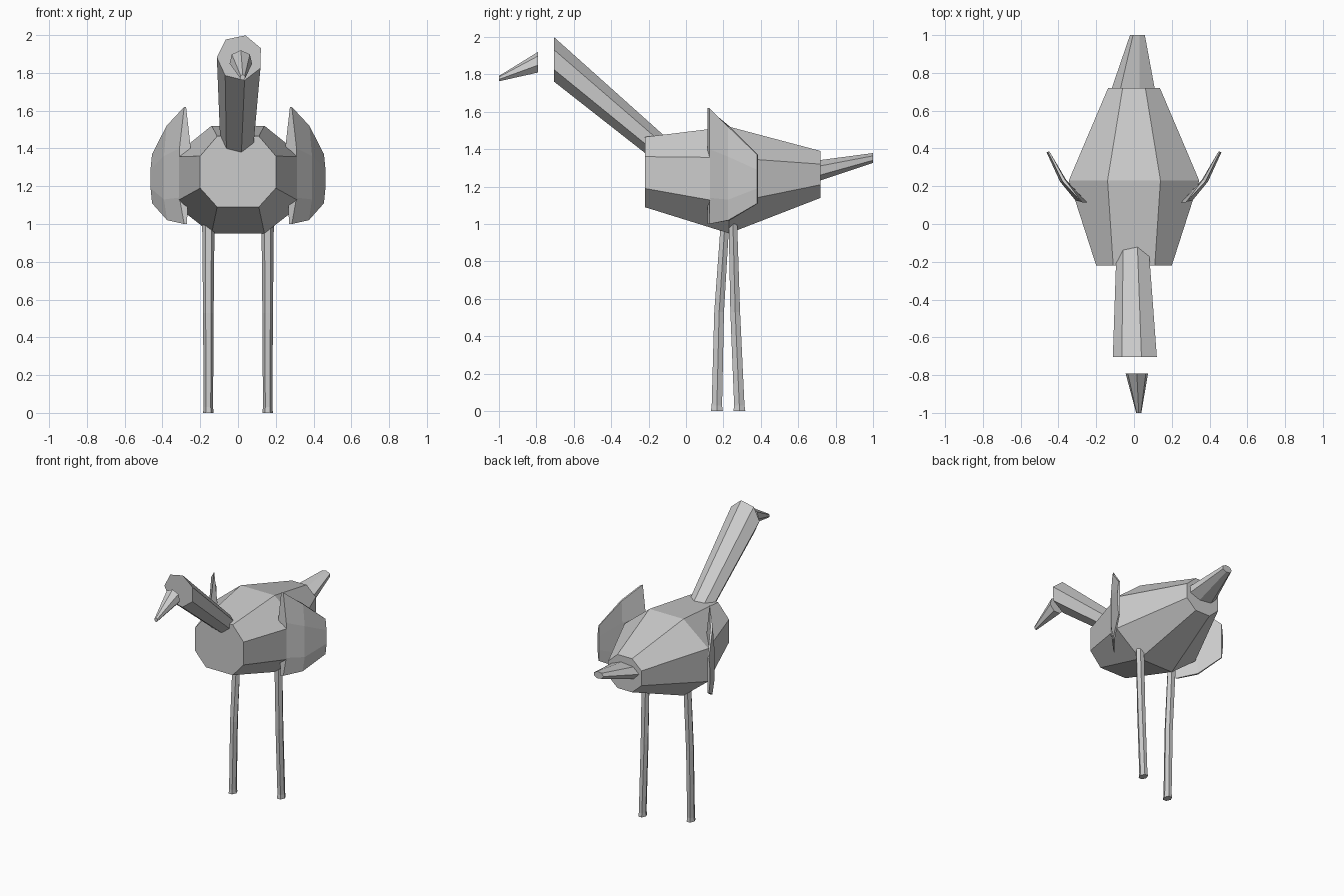
import bpy, bmesh
from math import cos, sin, radians, tau

cube = bpy.data.objects.get("Cube")
if cube:
    bpy.data.objects.remove(cube, do_unlink=True)

grey = bpy.data.materials.new("plain grey")
grey.use_nodes = True
colour = (0.6, 0.6, 0.6, 1)
grey.diffuse_color = colour
grey.node_tree.nodes["Principled BSDF"].inputs["Base Color"].default_value = colour


def loft(name, rings):
    """Skin a row of matching closed rings and cap both ends."""
    bm = bmesh.new()
    rows = [[bm.verts.new(p) for p in ring] for ring in rings]
    n = len(rows[0])
    for a, b in zip(rows, rows[1:]):
        for i in range(n):
            j = (i + 1) % n
            bm.faces.new((a[i], a[j], b[j], b[i]))
    bm.faces.new(rows[0])
    bm.faces.new(rows[-1])
    bmesh.ops.recalc_face_normals(bm, faces=bm.faces)
    mesh = bpy.data.meshes.new(name)
    bm.to_mesh(mesh)
    bm.free()
    mesh.materials.append(grey)
    obj = bpy.data.objects.new(name, mesh)
    bpy.context.collection.objects.link(obj)
    return obj


def upright_ring(x, y, z, rx, rz, n, phase):
    """Polygon facing along y."""
    angles = [radians(phase) + tau * i / n for i in range(n)]
    return [(x + rx * cos(a), y, z + rz * sin(a)) for a in angles]


def flat_ring(x, y, z, rx, ry, n=6):
    """Polygon facing along z."""
    return [(x + rx * cos(tau * i / n), y + ry * sin(tau * i / n), z) for i in range(n)]


def body_ring(y, wide, narrow, bottom, low, high, top):
    """Eight-sided body section."""
    half = [(narrow, top), (wide, high), (wide, low), (narrow, bottom)]
    return [(x, y, z) for x, z in half] + [(-x, y, z) for x, z in reversed(half)]


# Body
loft("body", [
    body_ring(-0.22, 0.2, 0.11, 1.09, 1.19, 1.36, 1.465),
    body_ring(0.23, 0.345, 0.14, 0.95, 1.11, 1.355, 1.52),
    body_ring(0.72, 0.137, 0.06, 1.14, 1.21, 1.32, 1.39),
])

# Neck with flat upright end
loft("neck", [
    upright_ring(0.01, -0.705, 1.88, 0.122, 0.122, 7, 76),
    upright_ring(-0.005, -0.05, 1.33, 0.085, 0.085, 7, 76),
])

# Beak
loft("beak", [
    upright_ring(0.015, -0.79, 1.862, 0.061, 0.058, 7, 90),
    upright_ring(0.025, -1.0, 1.776, 0.014, 0.015, 7, 90),
])

# Tail
loft("tail", [
    upright_ring(0, 0.7, 1.283, 0.124, 0.058, 7, 76),
    upright_ring(0.02, 1.0, 1.353, 0.041, 0.027, 7, 76),
])

# Legs, one set slightly behind the other
for name, x, foot, knee, hip in (("left_leg", 0.157, 0.285, 0.263, 0.25),
                                 ("right_leg", -0.157, 0.165, 0.177, 0.21)):
    loft(name, [
        flat_ring(x, foot, 0, 0.028, 0.037),
        flat_ring(x, foot, 0.03, 0.025, 0.032),
        flat_ring(x, knee, 0.53, 0.028, 0.03),
        flat_ring(x, hip, 1.03, 0.033, 0.026),
    ])


def wing_column(side, y_out, y_in, outer, inner, heights):
    """Thin wing section: outer skin down, inner skin back up."""
    down = [(side * x, y_out, z) for x, z in zip(outer, heights)]
    up = [(side * x, y_in, z) for x, z in zip(inner, heights)]
    return down + up[::-1]


# Wings, flaring outwards to the rear
for name, side in (("left_wing", 1), ("right_wing", -1)):
    loft(name, [
        wing_column(side, 0.125, 0.115, (0.285, 0.31, 0.31, 0.285),
                    (0.275, 0.25, 0.265, 0.27), (1.62, 1.4, 1.14, 1.0)),
        wing_column(side, 0.225, 0.235, (0.378, 0.392, 0.392, 0.375),
                    (0.365, 0.36, 0.36, 0.365), (1.52, 1.36, 1.13, 1.02)),
        wing_column(side, 0.38, 0.385, (0.455, 0.463, 0.463, 0.455),
                    (0.448, 0.448, 0.448, 0.448), (1.37, 1.29, 1.19, 1.11)),
    ])
